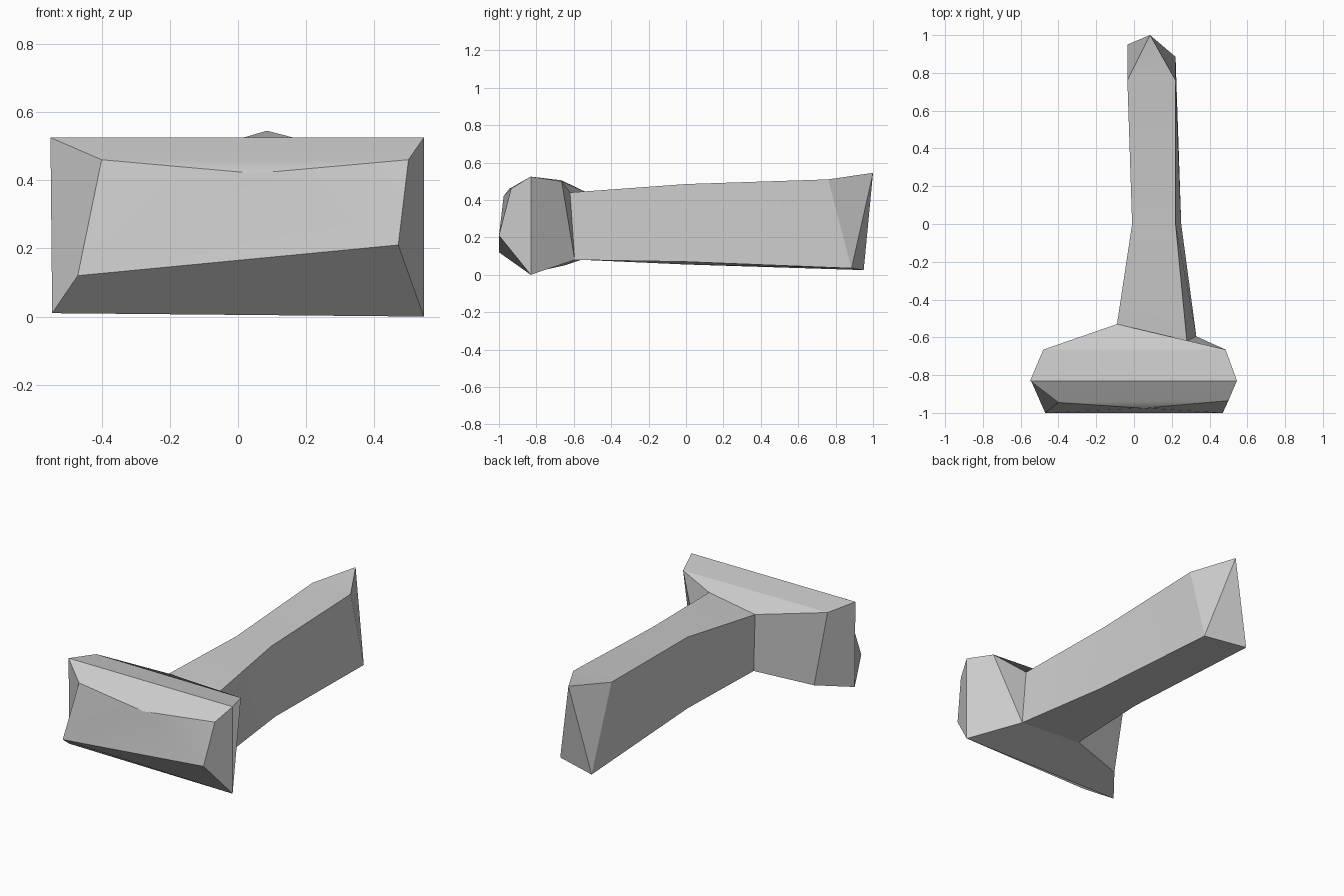
import bpy
import bmesh
import math

default_cube = bpy.data.objects.get("Cube")
if default_cube:
    bpy.data.objects.remove(default_cube, do_unlink=True)

# One plain grey for the whole tool
stone = bpy.data.materials.new("plain_grey")
stone.use_nodes = True
grey = (0.6, 0.6, 0.6, 1)
stone.diffuse_color = grey
stone.node_tree.nodes["Principled BSDF"].inputs["Base Color"].default_value = grey


def loft(name, rings, front_tip=None, back_tip=None):
    """Skin four-cornered sections from front to back, with optional pointed caps."""
    bm = bmesh.new()
    sections = [[bm.verts.new(point) for point in ring] for ring in rings]

    def pairs(ring):
        return list(zip(ring, ring[1:] + ring[:1]))

    for near, far in zip(sections, sections[1:]):
        for (a, b), (c, d) in zip(pairs(near), pairs(far)):
            bm.faces.new((a, c, d, b))
    if front_tip:
        tip = bm.verts.new(front_tip)
        for a, b in pairs(sections[0]):
            bm.faces.new((tip, a, b))
    if back_tip:
        tip = bm.verts.new(back_tip)
        for a, b in pairs(sections[-1]):
            bm.faces.new((tip, b, a))
    # Weld corners that meet at a shared point
    bmesh.ops.remove_doubles(bm, verts=bm.verts[:], dist=0.001)
    mesh = bpy.data.meshes.new(name)
    bm.to_mesh(mesh)
    bm.free()
    mesh.materials.append(stone)
    obj = bpy.data.objects.new(name, mesh)
    bpy.context.collection.objects.link(obj)
    bpy.ops.object.select_all(action="DESELECT")
    obj.select_set(True)
    bpy.context.view_layer.objects.active = obj
    bpy.ops.object.shade_smooth_by_angle(angle=math.radians(25))
    return obj


# Section corners run: bottom right, bottom left, top left, top right
joint = [(-.06, -.56, .08), (.33, -.595, .08), (.28, -.62, .44), (-.09, -.53, .44)]

# Head: chipped front face, widest girdle, then a taper into the handle
striking_face = [(-.47, -1, .12), (.47, -1, .21), (.5, -.935, .46), (-.4, -.945, .46)]
girdle = [(-.545, -.83, .01), (.545, -.83, 0), (.545, -.83, .525), (-.55, -.83, .525)]
shoulder = [(-.4, -.65, .05), joint[1], (.485, -.665, .5), (-.48, -.665, .505)]
loft("hammer_head", [striking_face, girdle, shoulder, joint],
     front_tip=(.05, -.975, .42))

# Handle: narrows to a waist and ends in a raised point
waist = [(-.01, 0, .055), (.25, 0, .07), (.22, 0, .485), (-.01, 0, .485)]
butt = [(-.035, .95, .025), (.22, .885, .035), (.22, .76, .51), (-.035, .76, .51)]
loft("handle", [joint, waist, butt], back_tip=(.085, 1, .545))
